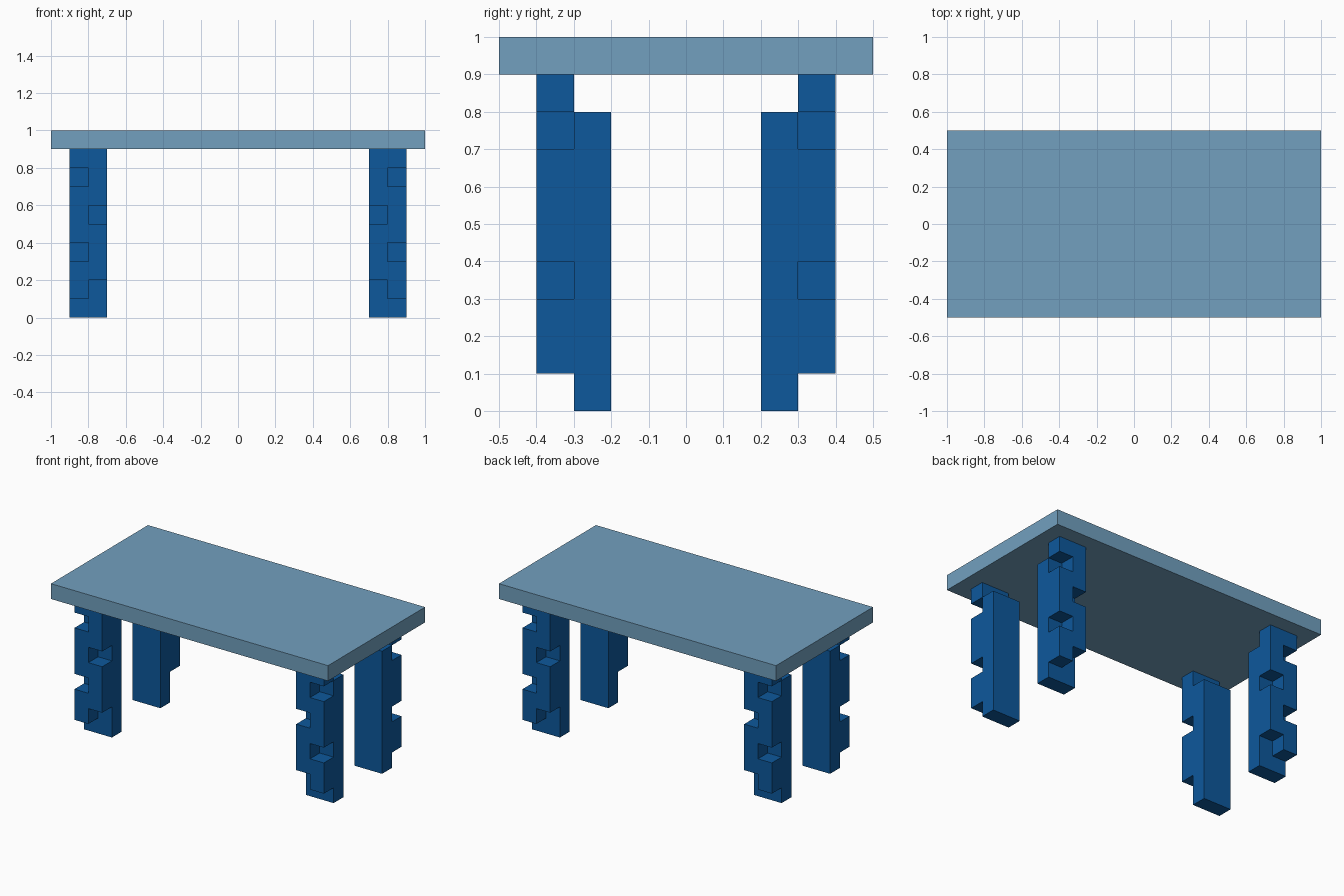
import bpy, bmesh, math
from mathutils import Vector

cube = bpy.data.objects.get("Cube")
if cube:
    bpy.data.objects.remove(cube, do_unlink=True)

U = 0.1  # block size


def material(name, rgb):
    m = bpy.data.materials.new(name)
    m.use_nodes = True
    m.diffuse_color = (*rgb, 1)
    bsdf = next(n for n in m.node_tree.nodes if n.type == 'BSDF_PRINCIPLED')
    bsdf.inputs["Base Color"].default_value = (*rgb, 1)
    return m


def add_object(name, bm, mat):
    mesh = bpy.data.meshes.new(name)
    bm.to_mesh(mesh)
    bm.free()
    mesh.materials.append(mat)
    ob = bpy.data.objects.new(name, mesh)
    bpy.context.scene.collection.objects.link(ob)
    return ob


light_blue = material("light blue", (0.168, 0.352, 0.521))
deep_blue = material("deep blue", (0.004, 0.098, 0.332))

# Table top
bm = bmesh.new()
bmesh.ops.create_cube(bm, size=1)
bmesh.ops.scale(bm, vec=(2, 1, 0.1), verts=bm.verts)
bmesh.ops.translate(bm, vec=(0, 0, 0.95), verts=bm.verts)
add_object("table_top", bm, light_blue)

# Block layout of one leg: filled (start, end) runs in each column, where
# columns are (x, y) block positions measured outward from the table centre
LEG_COLUMNS = {
    (7, 2): [(0, 8)],
    (8, 2): [(0, 8)],
    (7, 3): [(2, 5), (6, 9)],
    (8, 3): [(1, 3), (4, 7), (8, 9)],
}
CELLS = {(x, y, z) for (x, y), runs in LEG_COLUMNS.items()
         for a, b in runs for z in range(a, b)}


def build_leg(name, sx, sy):
    """Skin the exposed sides of the blocks, mirrored by the signs sx, sy."""
    bm = bmesh.new()
    for cell in sorted(CELLS):
        for axis in range(3):
            for step in (-1, 1):
                neighbour = list(cell)
                neighbour[axis] += step
                if tuple(neighbour) in CELLS:
                    continue
                corners = []
                for p, q in ((0, 0), (1, 0), (1, 1), (0, 1)):
                    c = list(cell)
                    c[axis] += step > 0
                    c[(axis + 1) % 3] += p
                    c[(axis + 2) % 3] += q
                    corners.append(bm.verts.new(
                        (c[0] * U * sx, c[1] * U * sy, c[2] * U)))
                if step * sx * sy < 0:
                    corners.reverse()
                bm.faces.new(corners)
    # Merge the skin into large flat faces
    bmesh.ops.remove_doubles(bm, verts=bm.verts, dist=0.001)
    bmesh.ops.dissolve_limit(bm, angle_limit=math.radians(1),
                             verts=bm.verts, edges=bm.edges)
    bm.normal_update()
    return add_object(name, bm, deep_blue)


# Four mirrored legs
for side, sx in (("left", 1), ("right", -1)):
    for end, sy in (("front", -1), ("back", 1)):
        build_leg(f"{end}_{side}_leg", sx, sy)
